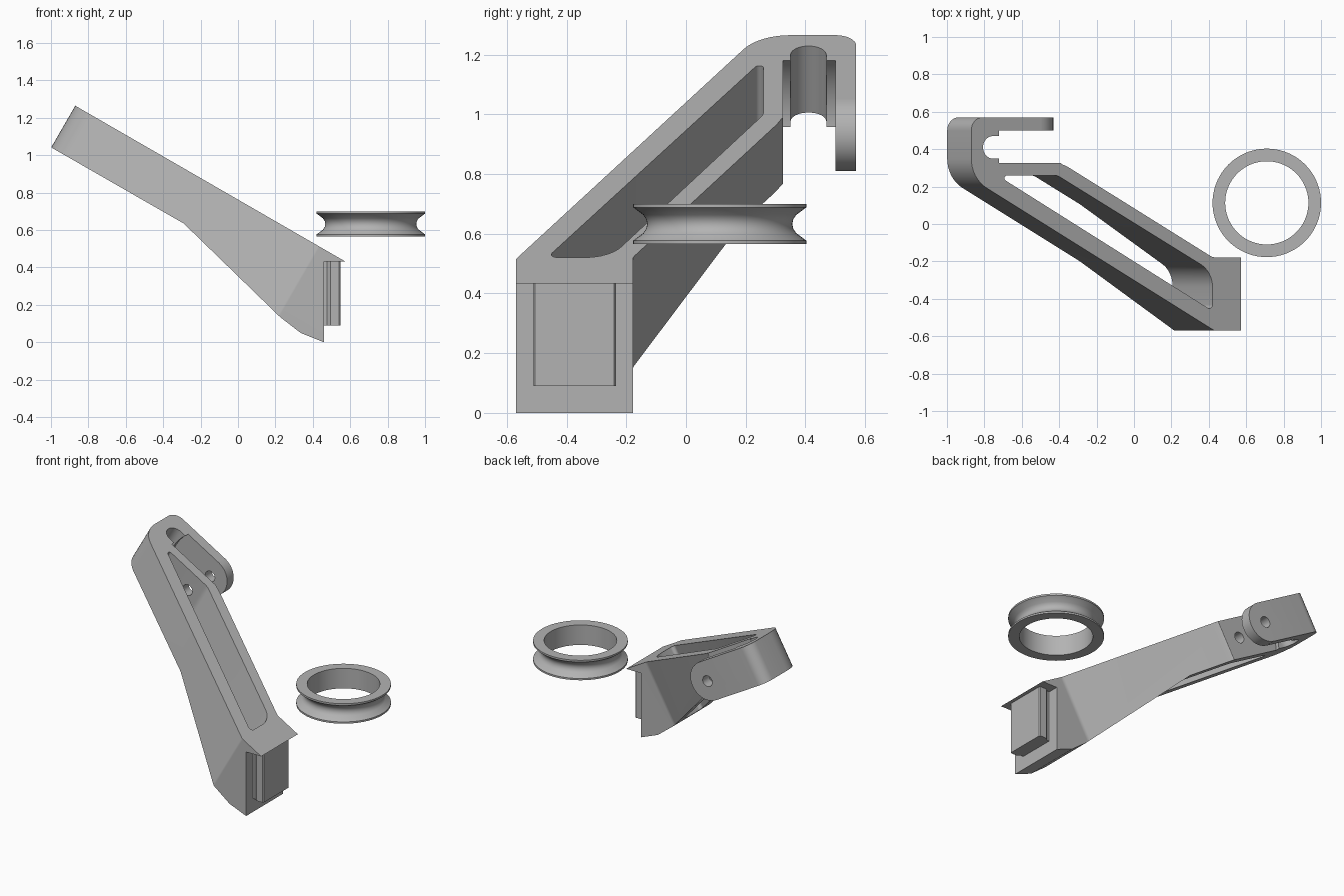
import bpy, bmesh, math
from mathutils import Vector

if "Cube" in bpy.data.objects:
    bpy.data.objects.remove(bpy.data.objects["Cube"])

C, S = math.cos(math.radians(30)), math.sin(math.radians(30))
X0, Z0 = -0.87, 1.265            # upper end of the sloped top surface
T = 0.256                        # arm thickness
UC, WC = 0.4325, -T / 2          # axle position along / below the slope

grey = bpy.data.materials.new("grey")
grey.diffuse_color = (0.45, 0.45, 0.45, 1)
grey.use_nodes = True
grey.node_tree.nodes["Principled BSDF"].inputs["Base Color"].default_value = grey.diffuse_color


def slope(u, y, w):
    """Tilted frame: u down the slope, w normal to it."""
    return Vector((X0 + u * C + w * S, y, Z0 - u * S + w * C))


def prism(name, pts, place, a, b):
    """Extrude a 2D outline from a to b, with place(p, q, t) giving 3D points."""
    bm = bmesh.new()
    lo = [bm.verts.new(place(p, q, a)) for p, q in pts]
    hi = [bm.verts.new(place(p, q, b)) for p, q in pts]
    n = len(pts)
    bm.faces.new(lo)
    bm.faces.new(hi[::-1])
    for i in range(n):
        j = (i + 1) % n
        bm.faces.new((lo[i], hi[i], hi[j], lo[j]))
    bmesh.ops.recalc_face_normals(bm, faces=bm.faces)
    me = bpy.data.meshes.new(name)
    bm.to_mesh(me)
    bm.free()
    ob = bpy.data.objects.new(name, me)
    me.materials.append(grey)
    bpy.context.collection.objects.link(ob)
    return ob


def rounded(pts, n=8):
    """Fillet corners (x, y, r); x is read on the top view, result is (u, y)."""
    P = [Vector(((x - X0) / C, y)) for x, y, r in pts]
    out = []
    for i, p in enumerate(P):
        r = pts[i][2]
        if not r:
            out.append(tuple(p))
            continue
        d1 = (P[i - 1] - p).normalized()
        d2 = (P[(i + 1) % len(P)] - p).normalized()
        half = d1.angle(d2) / 2
        c = p + (d1 + d2).normalized() * (r / math.sin(half))
        s = p + d1 * (r / math.tan(half)) - c
        e = p + d2 * (r / math.tan(half)) - c
        a0 = math.atan2(s.y, s.x)
        da = (math.atan2(e.y, e.x) - a0 + math.pi) % (2 * math.pi) - math.pi
        out += [(c.x + r * math.cos(a0 + da * k / n), c.y + r * math.sin(a0 + da * k / n))
                for k in range(n + 1)]
    return out


def arc(cx, cy, r, a0, a1, n):
    return [(cx + r * math.cos(math.radians(a0 + (a1 - a0) * k / n)),
             cy + r * math.sin(math.radians(a0 + (a1 - a0) * k / n))) for k in range(n + 1)]


def boolean(ob, cutter, op):
    m = ob.modifiers.new("bool", 'BOOLEAN')
    m.object, m.operation, m.solver = cutter, op, 'EXACT'
    bpy.context.view_layer.objects.active = ob
    bpy.ops.object.modifier_apply(modifier=m.name)
    bpy.data.objects.remove(cutter)


def by_side(p, q, t):
    return Vector((p, t, q))


def by_plan(p, q, t):
    return slope(p, q, t)


def by_slope_side(p, q, t):
    return slope(p, t, q)


# Arm: side profile crossed with the plan outline
side = [(-0.957, 1.315), (0.572, 0.433), (0.46, 0.433), (0.46, 0), (0.335, 0.05),
        (0.225, 0.135), (-0.29, 0.635), (-1.086, 1.092)]
arm = prism("arm", side, by_side, -0.8, 0.8)
groove = arc((-0.755 - X0) / C, 0.41, 0.06, 270, 90, 16)
head = rounded([(-0.3, 0.57, 0), (-0.87, 0.57, 0.07), (-0.87, 0.244, 0.18),
                (0.43, -0.57, 0.03), (1.4, -0.57, 0), (1.4, -0.178, 0),
                (0.42, -0.178, 0.05), (-0.35, 0.303, 0), (-0.385, 0.32, 0),
                (-0.42, 0.35, 0)])
tip = ((-0.3 - X0) / C, 0.47)
plan = head + groove + [tip]
boolean(arm, prism("plan", plan, by_plan, -1.5, 0.2), 'INTERSECT')

# Long opening through the arm
slot = rounded([(-0.73, 0.26, 0.015), (-0.41, 0.26, 0.08), (0.42, -0.255, 0.14),
                (0.42, -0.465, 0.02)])
boolean(arm, prism("slot", slot, by_plan, -1.5, 0.2), 'DIFFERENCE')

# Wheel clearance between the fork tines
gap = arc(UC, WC, 0.292, 90, 270, 32) + [(1.0, WC - 0.292), (1.0, WC + 0.292)]
boolean(arm, prism("gap", gap, by_slope_side, 0.325, 0.5), 'DIFFERENCE')

# Rounded end of the outer tine
end = arc(UC, WC, T / 2, -90, 90, 24) + [(UC, 0.3), (1.2, 0.3), (1.2, -0.6), (UC, -0.6)]
boolean(arm, prism("tine_end", end, by_slope_side, 0.45, 0.7), 'DIFFERENCE')

# Axle hole through both tines
hole = arc(UC, WC, 0.036, 0, 345, 23)
boolean(arm, prism("axle_hole", hole, by_slope_side, 0.2, 0.7), 'DIFFERENCE')

# Mounting rail under the lip
half = [(0.45, 0.122), (0.475, 0.122), (0.495, 0.138), (0.54, 0.138), (0.547, 0.132)]
rail = [(x, -0.373 + y) for x, y in half] + [(x, -0.373 - y) for x, y in half[::-1]]
prism("mounting_rail", rail, lambda p, q, t: Vector((p, q, t)), 0.09, 0.436)

# Grooved wheel, turned around its axis
ring = [(0.2225, 0.565), (0.29, 0.565), (0.29, 0.577), (0.256, 0.602), (0.246, 0.617),
        (0.243, 0.6325), (0.246, 0.648), (0.256, 0.663), (0.29, 0.688), (0.29, 0.70),
        (0.2225, 0.70)]
N = 72
bm = bmesh.new()
rows = [[bm.verts.new((0.71 + r * math.cos(2 * math.pi * k / N),
                       0.113 + r * math.sin(2 * math.pi * k / N), z)) for r, z in ring]
        for k in range(N)]
for k in range(N):
    a, b = rows[k], rows[(k + 1) % N]
    for i in range(len(ring)):
        j = (i + 1) % len(ring)
        bm.faces.new((a[i], b[i], b[j], a[j]))
bmesh.ops.recalc_face_normals(bm, faces=bm.faces)
me = bpy.data.meshes.new("grooved_wheel")
bm.to_mesh(me)
bm.free()
me.materials.append(grey)
wheel = bpy.data.objects.new("grooved_wheel", me)
bpy.context.collection.objects.link(wheel)

# One colour; smooth curves with sharp edges kept
for ob in (arm, wheel):
    ob.data.materials.clear()
    ob.data.materials.append(grey)
    bpy.ops.object.select_all(action='DESELECT')
    ob.select_set(True)
    bpy.context.view_layer.objects.active = ob
    bpy.ops.object.shade_smooth_by_angle(angle=math.radians(25))
